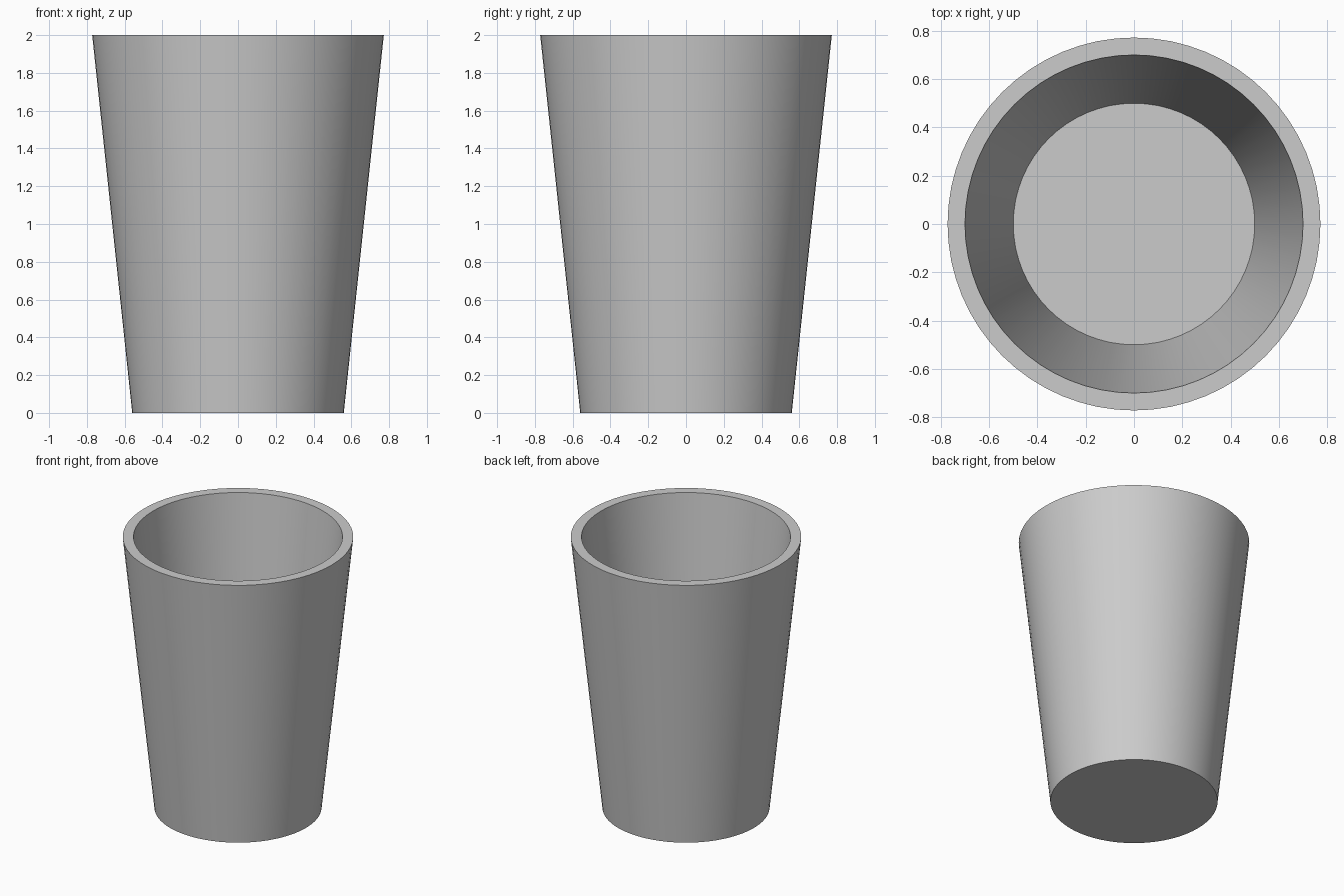
import bpy, bmesh
from math import cos, sin, tau

if "Cube" in bpy.data.objects:
    bpy.data.objects.remove(bpy.data.objects["Cube"])

SEGMENTS = 64
# Cup wall profile (radius, height): outer base, outer rim, inner rim, inner floor
PROFILE = [(0.56, 0.0), (0.772, 2.0), (0.70, 2.0), (0.50, 0.10)]

bm = bmesh.new()


def ring(radius, z):
    return [bm.verts.new((radius * cos(tau * i / SEGMENTS),
                          radius * sin(tau * i / SEGMENTS), z))
            for i in range(SEGMENTS)]


# Walls and rim
rings = [ring(r, z) for r, z in PROFILE]
for a, b in zip(rings, rings[1:]):
    for i in range(SEGMENTS):
        j = (i + 1) % SEGMENTS
        bm.faces.new((a[i], a[j], b[j], b[i]))

# Underside and inner floor
bm.faces.new(rings[0][::-1])
bm.faces.new(rings[-1])
bmesh.ops.recalc_face_normals(bm, faces=bm.faces)

mesh = bpy.data.meshes.new("cup")
bm.to_mesh(mesh)
bm.free()
cup = bpy.data.objects.new("cup", mesh)
bpy.context.collection.objects.link(cup)

# Smooth walls with crisp rim and base edges
bpy.context.view_layer.objects.active = cup
cup.select_set(True)
bpy.ops.object.shade_smooth_by_angle()
